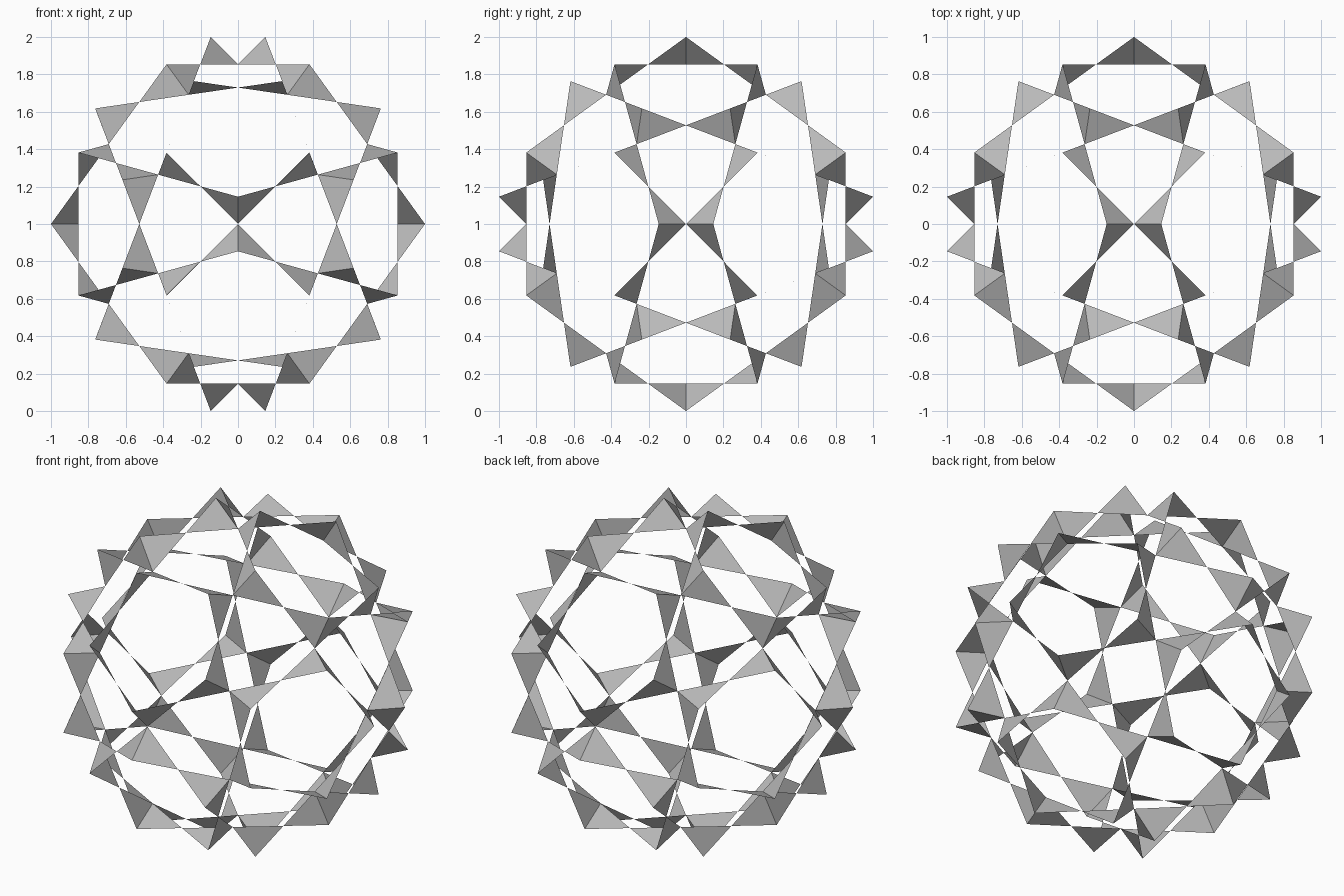
import bpy, bmesh, math
from itertools import combinations, product
from mathutils import Vector

cube = bpy.data.objects.get("Cube")
if cube:
    bpy.data.objects.remove(cube, do_unlink=True)

PHI = (1 + math.sqrt(5)) / 2
AXIS_RADIUS = 0.8541      # distance of the inner meeting points
REACH = 1.8944            # how far each arm runs past the crossing

# The 30 twofold axes of the icosahedral group
axes = []
for i in range(3):
    for s in (1, -1):
        v = [0, 0, 0]
        v[i] = s
        axes.append(Vector(v))
    for sx, sy, sz in product((1, -1), repeat=3):
        p = (sx * 0.5, sy * PHI / 2, sz / (2 * PHI))
        axes.append(Vector((p[i], p[i - 2], p[i - 1])))


def adjacent(a, b):
    return abs(a.dot(b) - PHI / 2) < 0.001


def add_triangle(bm, points):
    a, b, c = points
    if (b - a).cross(c - a).dot(a + b + c) < 0:
        b, c = c, b
    bm.faces.new([bm.verts.new(p) for p in (a, b, c)])


def add_bowtie(bm, u1, u2, u3):
    """Crossed quad over the edge u1-u2, leaning away from u3."""
    c1, c2 = u1 * AXIS_RADIUS, u2 * AXIS_RADIUS
    cross = (u1 + u2) * 0.5278 - u3 * 0.1246
    tip1 = c2 + (cross - c2) * REACH
    tip2 = c1 + (cross - c1) * REACH
    add_triangle(bm, (tip1, c1, cross))
    add_triangle(bm, (tip2, c2, cross))


# Three bowties around each of the 20 threefold axes
bm = bmesh.new()
for a, b, c in combinations(axes, 3):
    if adjacent(a, b) and adjacent(b, c) and adjacent(a, c):
        for trio in ((a, b, c), (b, c, a), (c, a, b)):
            add_bowtie(bm, *trio)
bmesh.ops.remove_doubles(bm, verts=bm.verts[:], dist=0.002)
bmesh.ops.translate(bm, verts=bm.verts[:], vec=(0, 0, 1))

mesh = bpy.data.meshes.new("bowtie_lattice")
bm.to_mesh(mesh)
bm.free()
lattice = bpy.data.objects.new("bowtie_lattice", mesh)
bpy.context.collection.objects.link(lattice)

# Plain grey
grey = bpy.data.materials.new("plain_grey")
grey.use_nodes = True
colour = (0.5, 0.5, 0.5, 1)
grey.diffuse_color = colour
grey.node_tree.nodes["Principled BSDF"].inputs["Base Color"].default_value = colour
mesh.materials.append(grey)
